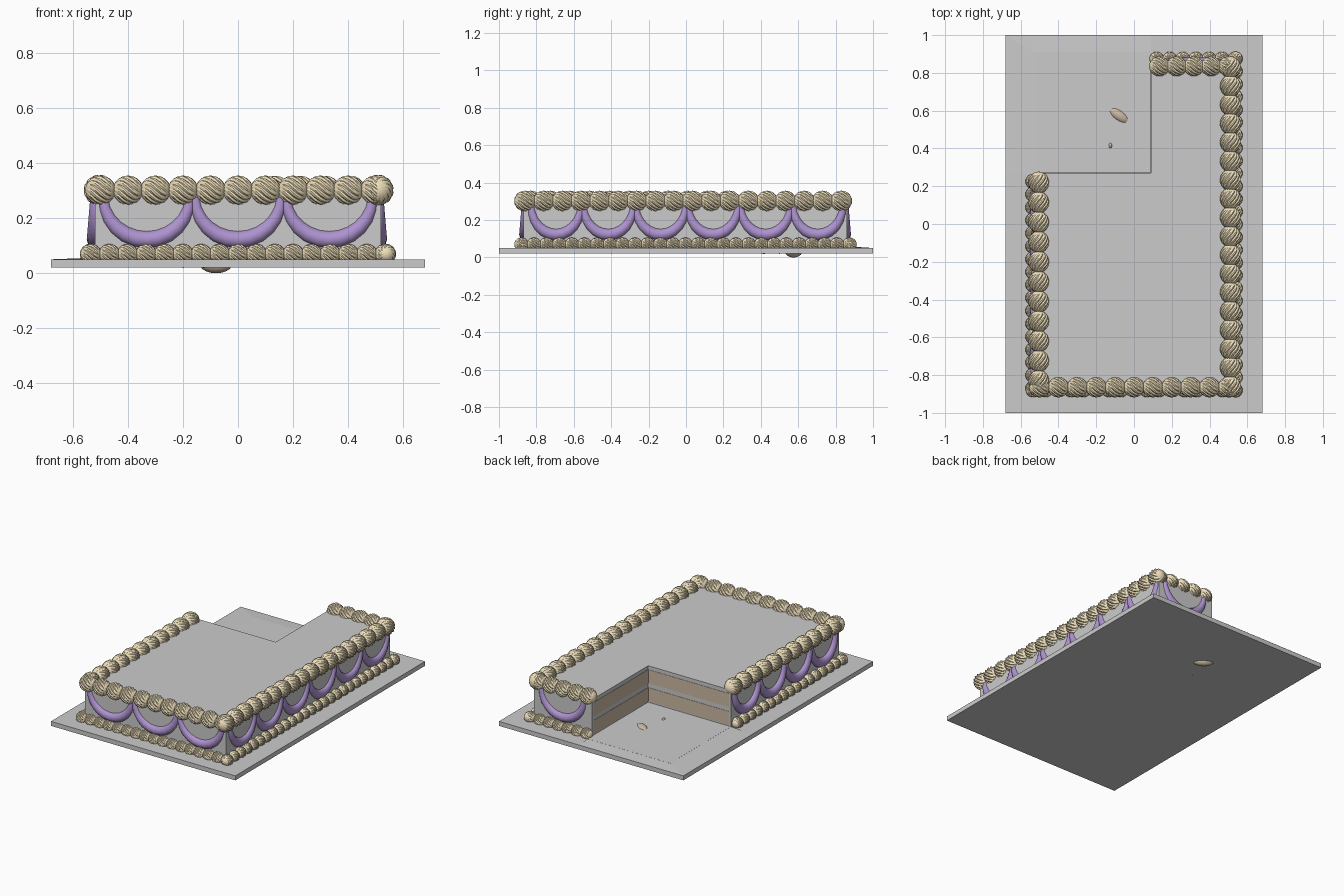
import bpy, bmesh
from math import sin, cos, pi, atan2, radians
from mathutils import Vector

if "Cube" in bpy.data.objects:
    bpy.data.objects.remove(bpy.data.objects["Cube"])


def material(name, rgb):
    m = bpy.data.materials.new(name)
    m.diffuse_color = (*rgb, 1)
    m.use_nodes = True
    m.node_tree.nodes["Principled BSDF"].inputs["Base Color"].default_value = m.diffuse_color
    return m


CREAM = material("cream_icing", (0.86, 0.74, 0.50))
PURPLE = material("purple_icing", (0.42, 0.29, 0.62))
SPONGE = material("sponge", (0.60, 0.49, 0.36))
BOARD = material("board_grey", (0.62, 0.62, 0.62))


def finish(name, bm, mat=None, smooth=None):
    bmesh.ops.recalc_face_normals(bm, faces=bm.faces)
    me = bpy.data.meshes.new(name)
    bm.to_mesh(me)
    bm.free()
    ob = bpy.data.objects.new(name, me)
    bpy.context.collection.objects.link(ob)
    if mat:
        me.materials.append(mat)
    if smooth:
        bpy.ops.object.select_all(action='DESELECT')
        ob.select_set(True)
        bpy.context.view_layer.objects.active = ob
        bpy.ops.object.shade_smooth_by_angle(angle=radians(smooth))
    return ob


def prism(name, pts, z0, z1, mat=None):
    bm = bmesh.new()
    f = bm.faces.new([bm.verts.new((x, y, z0)) for x, y in pts])
    ext = bmesh.ops.extrude_face_region(bm, geom=[f])
    top = [v for v in ext['geom'] if isinstance(v, bmesh.types.BMVert)]
    bmesh.ops.translate(bm, verts=top, vec=(0, 0, z1 - z0))
    return finish(name, bm, mat)


def l_shape(inset, cut):
    """Rectangle with the back-left corner missing."""
    a, b, t = 0.52 - inset, 0.87 - inset, 0.86 - inset
    return [(-a, -b), (a, -b), (a, t), (0.09 - cut, t), (0.09 - cut, 0.27 + cut), (-a, 0.27 + cut)]


# Board, iced cake and the sponge layers showing on the cut faces
prism("board", [(-.68, -1), (.68, -1), (.68, 1), (-.68, 1)], 0.02, 0.05, BOARD)
prism("cake", l_shape(0, 0), 0.05, 0.30)
for i, (z0, z1) in enumerate([(0.065, 0.155), (0.185, 0.275)]):
    prism(f"sponge_layer_{i + 1}", l_shape(0.012, 0.002), z0, z1, SPONGE)

# Thin icing left on the board where the piece was taken
prism("icing_residue", [(-.52, .27), (.09, .27), (.09, .91), (-.52, .91)], 0.05, 0.057)
bm = bmesh.new()
inner = [bm.verts.new((x, y, 0.0565)) for x, y in [(-.52, .27), (-.52, .91), (.09, .91)]]
outer = [bm.verts.new((x, y, 0.0505)) for x, y in [(-.68, .27), (-.68, 1), (.09, 1)]]
for i in range(2):
    bm.faces.new([inner[i], inner[i + 1], outer[i + 1], outer[i]])
finish("residue_smear", bm, BOARD)


# Twisted, grooved piping bead repeated along a row
def bead_row(name, start, end, count, r, lobes=12, rings=10):
    start, end = Vector(start), Vector(end)
    bm = bmesh.new()
    n = lobes * 3
    loops = []
    for i in range(1, rings):
        a = pi * i / rings
        x = -cos(a)
        loop = []
        for j in range(n):
            k = r * (1 - (0.11 if j % 3 == 0 else 0)) * sin(a)
            t = 2 * pi * j / n + x * 1.0
            loop.append(bm.verts.new((r * x * 1.03, k * cos(t), k * sin(t))))
        loops.append(loop)
    for p, q in zip(loops, loops[1:]):
        for j in range(n):
            bm.faces.new([p[j], p[(j + 1) % n], q[(j + 1) % n], q[j]])
    for loop, s in ((loops[0], -1), (loops[-1], 1)):
        tip = bm.verts.new((s * r * 1.03, 0, 0))
        for j in range(n):
            bm.faces.new([loop[j], loop[(j + 1) % n], tip])
    ob = finish(name, bm, CREAM, 35)
    d = end - start
    ob.location = start
    ob.rotation_euler.z = atan2(d.y, d.x)
    arr = ob.modifiers.new("repeat", 'ARRAY')
    arr.count = count
    arr.use_relative_offset = False
    arr.use_constant_offset = True
    arr.constant_offset_displace = (d.length / (count - 1), 0, 0)


T, B = 0.302, 0.07
bead_row("top_beads_front", (-.50, -.865, T), (.50, -.865, T), 11, .054)
bead_row("top_beads_right", (.51, -.86, T), (.51, .83, T), 18, .056)
bead_row("top_beads_back", (.50, .835, T), (.135, .835, T), 5, .053)
bead_row("top_beads_left", (-.505, .22, T), (-.505, -.83, T), 11, .056)
bead_row("base_beads_front", (-.535, -.88, B), (.535, -.88, B), 17, .037)
bead_row("base_beads_right", (.538, -.88, B), (.538, .875, B), 27, .037)
bead_row("base_beads_back", (.535, .875, B), (.12, .875, B), 7, .037)
bead_row("base_beads_left", (-.538, .225, B), (-.538, -.87, B), 17, .037)


# Hanging purple swags, tapered tubes along half ellipses
def swags(name, centres, half, place):
    cu = bpy.data.curves.new(name, 'CURVE')
    cu.dimensions = '3D'
    cu.bevel_depth = 0.032
    cu.bevel_resolution = 3
    cu.use_fill_caps = True
    cu.materials.append(PURPLE)
    for c in centres:
        sp = cu.splines.new('POLY')
        sp.points.add(12)
        for i, p in enumerate(sp.points):
            a = pi * i / 12
            x, y = place(c - half * cos(a))
            p.co = (x, y, 0.275 - 0.153 * sin(a), 1)
            p.radius = 0.6 + 0.4 * sin(a)
    bpy.context.collection.objects.link(bpy.data.objects.new(name, cu))


swags("swags_front", [-.332, 0, .332], .157, lambda s: (s, -.86))
swags("swags_right", [-.695 + .28 * i for i in range(6)], .133, lambda s: (.51, s))
swags("swags_left", [-.70 + .27 * i for i in range(4)], .130, lambda s: (-.518, s))
swags("swag_back", [.31], .157, lambda s: (s, .85))

# Crumbs lying in the gap
crumbs = [((-.08, .575, .035), (.070, .033, .035), -35),
          ((-.125, .415, .042), (.011, .018, .024), 0),
          ((-.20, .50, .038), (.006, .008, .019), 20)]
for i, (loc, size, rot) in enumerate(crumbs):
    bm = bmesh.new()
    bmesh.ops.create_uvsphere(bm, u_segments=16, v_segments=10, radius=1)
    ob = finish(f"crumb_{i + 1}", bm, SPONGE, 40)
    ob.location, ob.scale = loc, size
    ob.rotation_euler.z = radians(rot)
